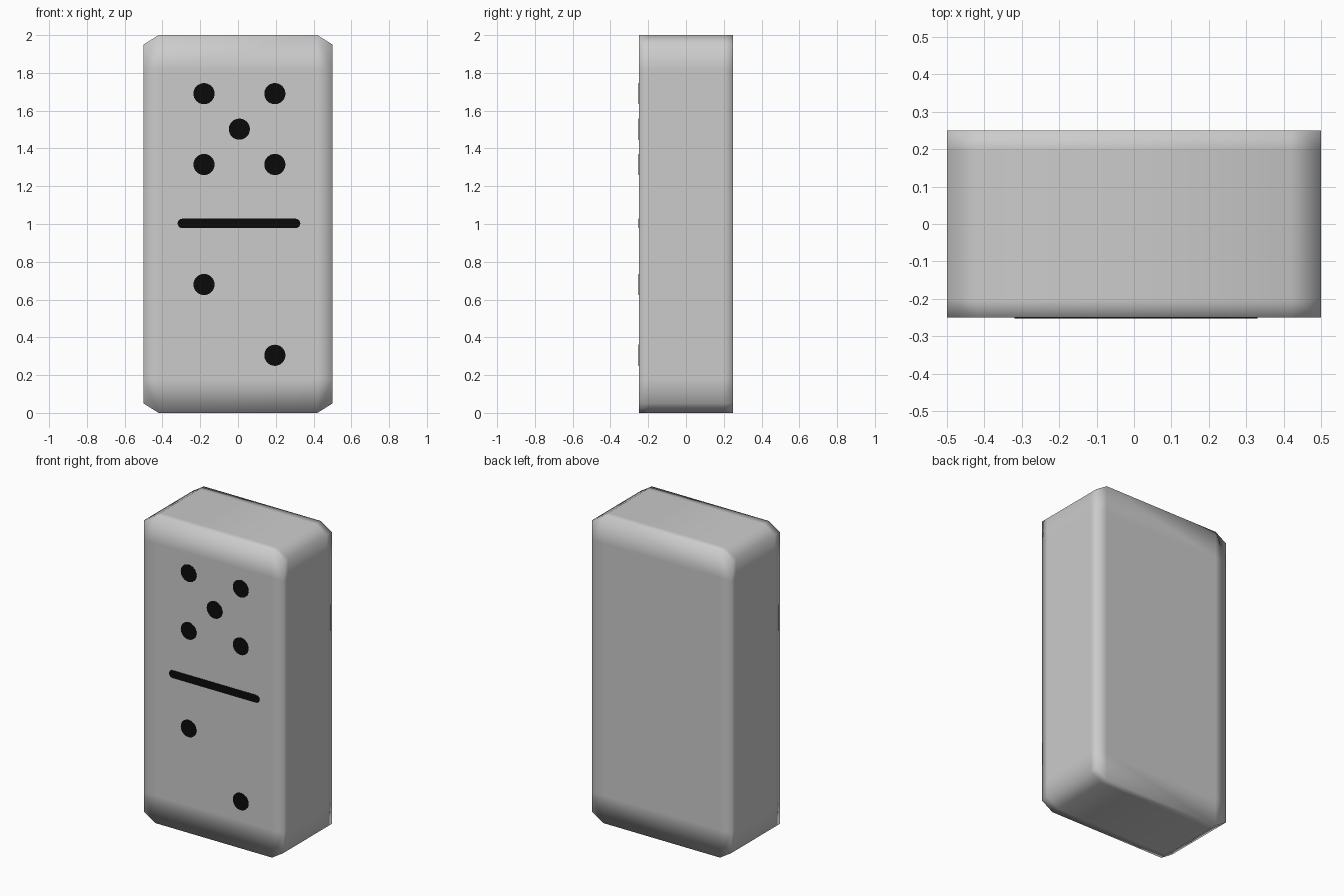
import bpy, bmesh, math

if "Cube" in bpy.data.objects:
    bpy.data.objects.remove(bpy.data.objects["Cube"])

def material(name, rgb):
    m = bpy.data.materials.new(name)
    m.diffuse_color = (*rgb, 1)
    m.use_nodes = True
    m.node_tree.nodes["Principled BSDF"].inputs["Base Color"].default_value = m.diffuse_color
    return m

grey = material("tile grey", (0.6, 0.6, 0.6))
black = material("pip black", (0.003, 0.003, 0.003))

def finish(bm, name, mat, smooth=False):
    bmesh.ops.recalc_face_normals(bm, faces=bm.faces)
    for f in bm.faces:
        f.smooth = smooth
    me = bpy.data.meshes.new(name)
    bm.to_mesh(me)
    bm.free()
    me.materials.append(mat)
    ob = bpy.data.objects.new(name, me)
    bpy.context.collection.objects.link(ob)
    return ob

# Tile body: clipped-corner outline lofted through depth, with support loops
right = [(0.42, 0), (0.5, 0.05), (0.5, 0.18), (0.5, 1.82), (0.5, 1.95), (0.42, 2)]
outline = right + [(-x, z) for x, z in reversed(right)]
n = len(outline)
bm = bmesh.new()
rings = [[bm.verts.new((x, y, z)) for x, z in outline] for y in (-0.25, -0.2, 0.2, 0.25)]
for a, b in zip(rings, rings[1:]):
    for i in range(n):
        j = (i + 1) % n
        bm.faces.new((a[i], a[j], b[j], b[i]))
# Front and back caps: flat centre panel with a border of quads
for r in (rings[0], rings[-1]):
    y = r[0].co.y
    c = [bm.verts.new((x, y, z)) for x, z in ((0.42, 0.18), (0.42, 1.82), (-0.42, 1.82), (-0.42, 0.18))]
    bm.faces.new(c)
    for k in range(2):
        lo, hi, o = c[2 * k], c[2 * k + 1], 6 * k
        bm.faces.new((r[o], r[o + 1], r[o + 2], lo))
        bm.faces.new((r[o + 2], r[o + 3], hi, lo))
        bm.faces.new((r[o + 3], r[o + 4], r[o + 5], hi))
        bm.faces.new((r[o + 5], r[(o + 6) % n], c[(2 * k + 2) % 4], hi))
finish(bm, "tile_body", grey, True)

# Thin plate on the front face, from an outline of (x, z) points
def plate(name, pts):
    bm = bmesh.new()
    f = bm.faces.new([bm.verts.new((x, -0.252, z)) for x, z in pts])
    ext = bmesh.ops.extrude_face_region(bm, geom=[f])
    for v in ext["geom"]:
        if isinstance(v, bmesh.types.BMVert):
            v.co.y = -0.249
    finish(bm, name, black)

def arc(cx, cz, r, start, end, steps):
    return [(cx + r * math.cos(start + (end - start) * i / steps),
             cz + r * math.sin(start + (end - start) * i / steps)) for i in range(steps + 1)]

# Pips: five above, two below
pips = [(-0.18, 1.69), (0.195, 1.69), (0.007, 1.502), (-0.18, 1.315), (0.195, 1.315),
        (-0.18, 0.68), (0.195, 0.305)]
for i, (x, z) in enumerate(pips):
    plate(f"pip_{i + 1}", arc(x, z, 0.056, 0, 2 * math.pi, 32)[:-1])

# Divider bar with rounded ends
h = math.pi / 2
plate("divider_bar", arc(0.305, 1.003, 0.025, -h, h, 8) + arc(-0.295, 1.003, 0.025, h, 3 * h, 8))
